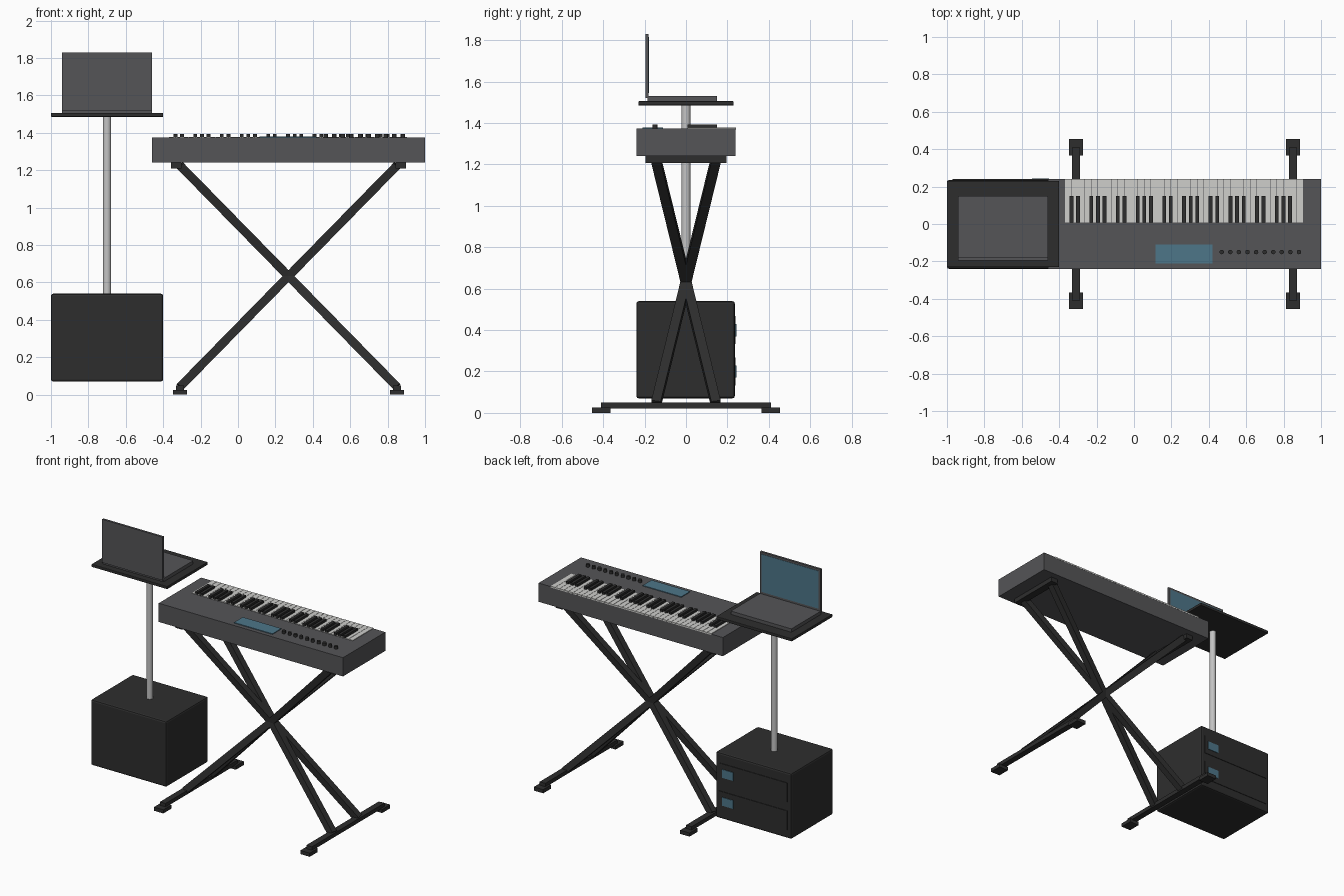
import bpy
import math
from mathutils import Vector

if "Cube" in bpy.data.objects:
    bpy.data.objects.remove(bpy.data.objects["Cube"])


def material(name, r, g, b):
    m = bpy.data.materials.new(name)
    m.diffuse_color = (r, g, b, 1)
    m.use_nodes = True
    m.node_tree.nodes["Principled BSDF"].inputs["Base Color"].default_value = m.diffuse_color
    return m


BLACK = material("matte black", 0.027, 0.027, 0.027)
GREY = material("dark grey", 0.09, 0.09, 0.095)
BLUE = material("screen blue", 0.075, 0.18, 0.25)
IVORY = material("key white", 0.62, 0.62, 0.60)
STEEL = material("pole grey", 0.55, 0.55, 0.55)


def finish(obj, name, mat, bevel=0):
    obj.name = name
    obj.data.materials.append(mat)
    if bevel:
        mod = obj.modifiers.new("edge", "BEVEL")
        mod.width = bevel
        mod.segments = 2
    return obj


def box(name, mat, x, y, z, bevel=0):
    """Box from (min, max) ranges on each axis."""
    bpy.ops.mesh.primitive_cube_add(size=1, location=[sum(r) / 2 for r in (x, y, z)])
    obj = bpy.context.object
    obj.scale = [r[1] - r[0] for r in (x, y, z)]
    bpy.ops.object.transform_apply(location=False, rotation=False, scale=True)
    return finish(obj, name, mat, bevel)


def cylinder(name, mat, x, y, z, radius, sides):
    bpy.ops.mesh.primitive_cylinder_add(vertices=sides, radius=radius, depth=z[1] - z[0],
                                        location=(x, y, sum(z) / 2))
    obj = finish(bpy.context.object, name, mat)
    bpy.ops.object.shade_smooth_by_angle()
    return obj


def bar(name, mat, a, b, width):
    """Square tube between two points."""
    a, b = Vector(a), Vector(b)
    d = b - a
    side = d.cross(Vector((0, 1, 0))).normalized()
    depth = side.cross(d).normalized()
    corners = [(side * i + depth * j) * width / 2 for i, j in ((-1, -1), (1, -1), (1, 1), (-1, 1))]
    verts = [a + c for c in corners] + [b + c for c in corners]
    faces = [(3, 2, 1, 0), (4, 5, 6, 7)] + [(i, (i + 1) % 4, (i + 1) % 4 + 4, i + 4) for i in range(4)]
    mesh = bpy.data.meshes.new(name)
    mesh.from_pydata(verts, [], faces)
    obj = bpy.data.objects.new(name, mesh)
    bpy.context.collection.objects.link(obj)
    return finish(obj, name, mat)


# Equipment cabinet with two rack units on its back
box("cabinet", BLACK, (-1, -0.4), (-0.24, 0.236), (0.07, 0.54), 0.012)
for z in (0.40, 0.20):
    box("rack_panel", BLACK, (-0.97, -0.43), (0.23, 0.24), (z - 0.068, z + 0.068))
    box("rack_display", BLUE, (-0.545, -0.455), (0.238, 0.244), (z - 0.03, z + 0.03))

# Pole and shelf
cylinder("pole", STEEL, -0.7, 0, (0.535, 1.49), 0.022, 24)
box("shelf", BLACK, (-1, -0.4), (-0.23, 0.23), (1.485, 1.506), 0.004)

# Laptop
box("laptop_base", GREY, (-0.94, -0.46), (-0.185, 0.15), (1.506, 1.53))
box("laptop_lid", GREY, (-0.94, -0.46), (-0.196, -0.18), (1.52, 1.83))
box("laptop_screen", BLUE, (-0.925, -0.475), (-0.181, -0.178), (1.545, 1.815))

# Keyboard body, display and knobs
box("keyboard_body", GREY, (-0.46, 1), (-0.24, 0.24), (1.24, 1.374))
box("keyboard_display", BLUE, (0.115, 0.42), (-0.21, -0.11), (1.37, 1.379))
for i in range(10):
    cylinder("knob", BLACK, 0.469 + i * 0.0459, -0.15, (1.37, 1.394), 0.012, 16)

# Five octaves of keys plus one
START, PITCH = -0.37, 1.275 / 36
for i in range(36):
    x = START + i * PITCH
    box("white_key", IVORY, (x + 0.001, x + PITCH - 0.001), (0.008, 0.241), (1.368, 1.378))
    if i % 7 in (1, 2, 4, 5, 6):
        box("black_key", BLACK, (x - 0.01, x + 0.01), (0.008, 0.15), (1.372, 1.394))

# Crossed stand legs, meeting at the centre
for sx in (-1, 1):
    for sy in (-1, 1):
        bar("stand_leg", BLACK, (0.27 - sx * 0.58, -sy * 0.145, 0.042),
            (0.27 + sx * 0.58, sy * 0.145, 1.225), 0.046)

# Floor bars, end pads and top supports
for x, top_x in ((-0.31, -0.33), (0.85, 0.87)):
    box("floor_bar", BLACK, (x - 0.022, x + 0.022), (-0.41, 0.41), (0.022, 0.05))
    for s in (-1, 1):
        box("floor_pad", BLACK, (x - 0.037, x + 0.037), sorted((s * 0.365, s * 0.455)), (0, 0.026))
    box("top_support", BLACK, (top_x - 0.027, top_x + 0.027), (-0.195, 0.195), (1.208, 1.241))
